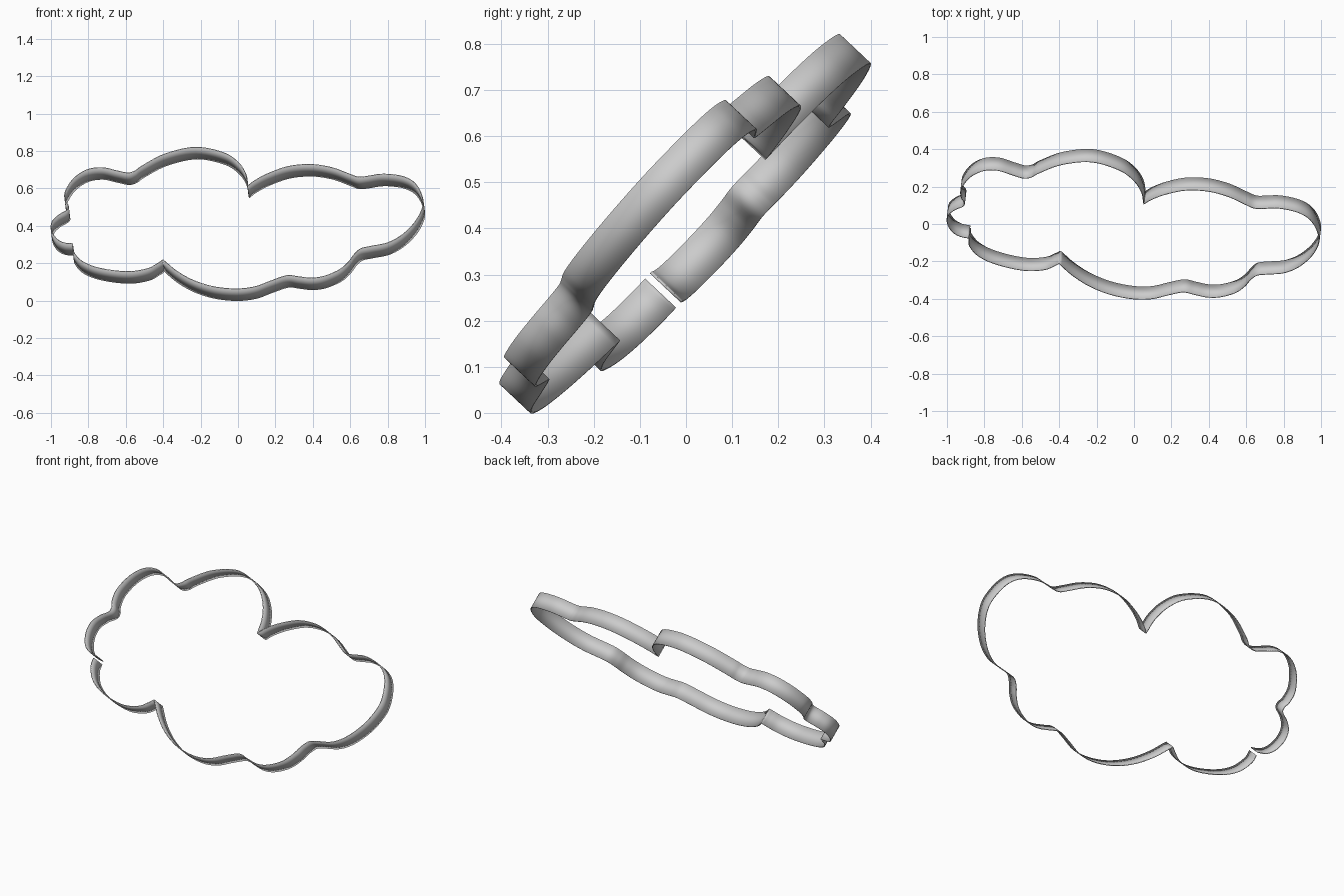
import bpy
import bmesh
from mathutils import Vector

cube = bpy.data.objects.get("Cube")
if cube:
    bpy.data.objects.remove(cube, do_unlink=True)

# Rear rim of the band as (x, z); each run ends in a sharp inward cusp
runs = [
    # lower left lobe
    [(-.875, .228), (-.87, .195), (-.83, .15), (-.76, .118), (-.66, .098), (-.56, .093),
     (-.47, .11), (-.42, .137), (-.393, .155)],
    # bottom, right and upper right lobes
    [(-.393, .155), (-.32, .095), (-.23, .045), (-.12, .011), (0, 0), (.1, .012), (.19, .045),
     (.27, .071), (.33, .065), (.4, .058), (.47, .068), (.55, .102), (.6, .145), (.63, .185),
     (.665, .215), (.72, .228), (.81, .247), (.89, .292), (.96, .365), (.997, .447),
     (.985, .515), (.95, .568), (.9, .597), (.84, .61), (.77, .613), (.7, .602), (.65, .598),
     (.6, .615), (.51, .648), (.4, .665), (.28, .655), (.17, .617), (.1, .58), (.06, .55)],
    # top, upper left and far left lobes
    [(.06, .55), (.05, .612), (.01, .675), (-.07, .728), (-.22, .757), (-.38, .722),
     (-.5, .66), (-.54, .632), (-.58, .62), (-.64, .631), (-.72, .648), (-.8, .636),
     (-.87, .59), (-.915, .52), (-.915, .47), (-.9, .445), (-.905, .422), (-.95, .395),
     (-.985, .36), (-.99, .315), (-.965, .27), (-.925, .247), (-.875, .241)],
]

STEPS = 6
DEPTH = Vector((-.008, -.067, .063))


def on_plane(x, z):
    """Place a rim point on the leaning plane of the band."""
    return Vector((x, (z - .121 * x - .357) / 1.071, z))


def smooth_run(points):
    """Sample a smooth curve through the points, open at both ends."""
    p = [on_plane(*q) for q in points]
    p = [2 * p[0] - p[1]] + p + [2 * p[-1] - p[-2]]
    out = []
    for a, b, c, d in zip(p, p[1:], p[2:], p[3:]):
        for i in range(STEPS):
            t = i / STEPS
            out.append(.5 * (2 * b + (c - a) * t + (2 * a - 5 * b + 4 * c - d) * t ** 2
                             + (3 * b - a - 3 * c + d) * t ** 3))
    return out


path = [v for run in runs for v in smooth_run(run)] + [on_plane(*runs[-1][-1])]

# Band: the rim swept straight across its width
bm = bmesh.new()
rear = [bm.verts.new(v) for v in path]
front = [bm.verts.new(v + DEPTH) for v in path]
for i in range(len(path) - 1):
    bm.faces.new((rear[i], rear[i + 1], front[i + 1], front[i]))
mesh = bpy.data.meshes.new("cloud_band")
bm.to_mesh(mesh)
bm.free()
band = bpy.data.objects.new("cloud_band", mesh)
bpy.context.collection.objects.link(band)

# Thin sheet thickness
sheet = band.modifiers.new("sheet_thickness", "SOLIDIFY")
sheet.thickness = .005
sheet.offset = 0

# Plain grey
grey = bpy.data.materials.new("light_grey")
grey.use_nodes = True
colour = (.6, .6, .6, 1)
grey.diffuse_color = colour
grey.node_tree.nodes["Principled BSDF"].inputs["Base Color"].default_value = colour
mesh.materials.append(grey)

bpy.context.view_layer.objects.active = band
band.select_set(True)
bpy.ops.object.shade_smooth_by_angle(angle=.6)
